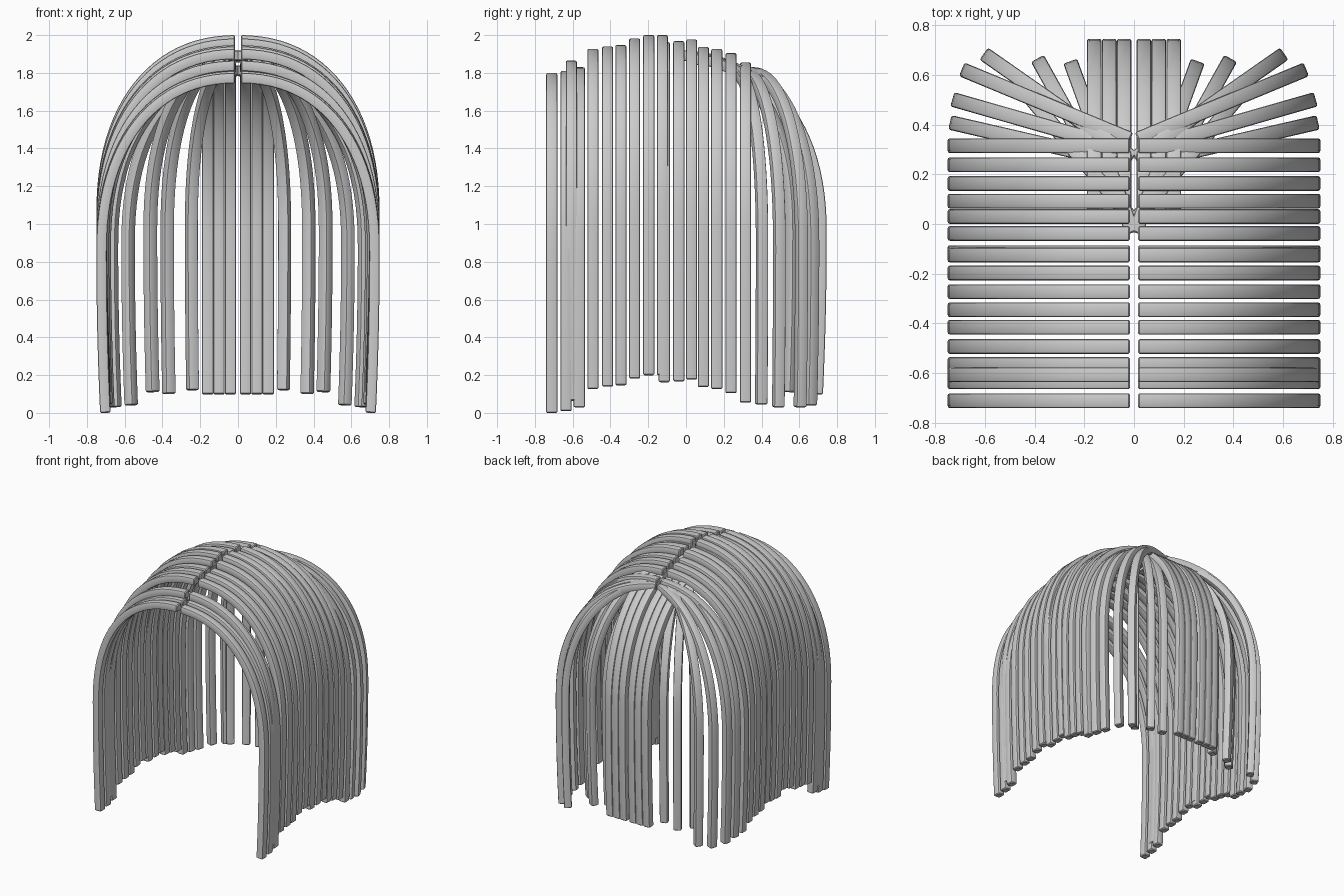
import bpy, bmesh, math
from mathutils import Vector, Matrix

if "Cube" in bpy.data.objects:
    bpy.data.objects.remove(bpy.data.objects["Cube"])

WIDTH, THICK, BEV = 0.059, 0.055, 0.009


def lock_path():
    # centre line in the XZ plane: crown, rounded shoulder, slightly tucked-in tip
    pts = [Vector((0.016, 0, 1.7725))]
    a, b, zc, n = 0.7225, 0.9225, 0.85, 2.25
    for i in range(1, 25):
        t = math.pi / 2 * (1 - i / 24)
        x = a * max(math.cos(t), 0) ** (2 / n)
        z = zc + b * max(math.sin(t), 0) ** (2 / n)
        if x > 0.05:
            pts.append(Vector((x, 0, z)))
    for i in range(1, 9):
        s = i / 8
        pts.append(Vector((a - 0.02 * s * s, 0, zc * (1 - s))))
    return pts


def section(inset):
    # rounded rectangle: (across width, across thickness)
    w, h = WIDTH / 2 - inset, THICK / 2 - inset
    out = []
    for k, (sx, sy) in enumerate(((1, 1), (-1, 1), (-1, -1), (1, -1))):
        for j in range(3):
            ang = math.pi / 2 * k + math.pi / 4 * j
            out.append((sx * (w - BEV) + BEV * math.cos(ang),
                        sy * (h - BEV) + BEV * math.sin(ang)))
    return out


PATH = lock_path()


def make_lock(name, x, y, z, angle=0.0):
    # one swept lock of hair, turned about its crown end, mirrored to both sides
    bm = bmesh.new()
    last = len(PATH) - 1
    stations = []
    for i, p in enumerate(PATH):
        t = (PATH[min(i + 1, last)] - PATH[max(i - 1, 0)]).normalized()
        if i == 0:
            t = Vector((1, 0, 0))
            stations += [(p, t, 0.006), (p + t * 0.006, t, 0)]
        elif i == last:
            stations += [(p - t * 0.006, t, 0), (p, t, 0.006)]
        else:
            stations.append((p, t, 0))
    rings = []
    for p, t, inset in stations:
        nrm = Vector((-t.z, 0, t.x))
        rings.append([bm.verts.new(p + Vector((0, u, 0)) + nrm * v)
                      for u, v in section(inset)])
    for r0, r1 in zip(rings, rings[1:]):
        for j in range(len(r0)):
            k = (j + 1) % len(r0)
            bm.faces.new((r0[j], r0[k], r1[k], r1[j]))
    bm.faces.new(rings[0])
    bm.faces.new(rings[-1])
    m = Matrix.Translation((x, y, z)) @ Matrix.Rotation(math.radians(angle), 4, 'Z')
    bmesh.ops.transform(bm, matrix=m, verts=bm.verts)
    bmesh.ops.recalc_face_normals(bm, faces=bm.faces)
    me = bpy.data.meshes.new(name)
    bm.to_mesh(me)
    bm.free()
    ob = bpy.data.objects.new(name, me)
    bpy.context.collection.objects.link(ob)
    mod = ob.modifiers.new("mirror", 'MIRROR')
    mod.use_clip = False
    mod.use_mirror_merge = False
    bpy.context.view_layer.objects.active = ob
    ob.select_set(True)
    bpy.ops.object.shade_smooth_by_angle(angle=math.radians(35))
    ob.select_set(False)


# side locks, front to back: (y, lift)
side = [(-0.711, 0), (-0.635, 0.01), (-0.607, 0.065), (-0.565, 0.03),
        (-0.493, 0.127), (-0.415, 0.14), (-0.345, 0.147), (-0.272, 0.182),
        (-0.197, 0.2), (-0.125, 0.2), (-0.115, 0.163), (-0.038, 0.168), (0.03, 0.177),
        (0.092, 0.137), (0.163, 0.127), (0.238, 0.105), (0.315, 0.055)]
for y, z in side:
    make_lock("side_lock", 0, y, z)

# fanned locks around the back corners: (x, y, lift, angle)
fan = [(0.01, 0.24, 0.045, 13), (0.01, 0.295, 0.03, 16), (0.0, 0.335, 0.03, 22.5),
       (-0.01, 0.255, 0.04, 35), (0.0, 0.01, 0.11, 50),
       (0.025, 0.01, 0.1, 61), (0.0, -0.05, 0.12, 70)]
for x, y, z, a in fan:
    make_lock("corner_lock", x, y, z, a)

# straight locks down the back
for x in (0.04, 0.1, 0.16):
    make_lock("back_lock", x, -0.005, 0.098, 90)
